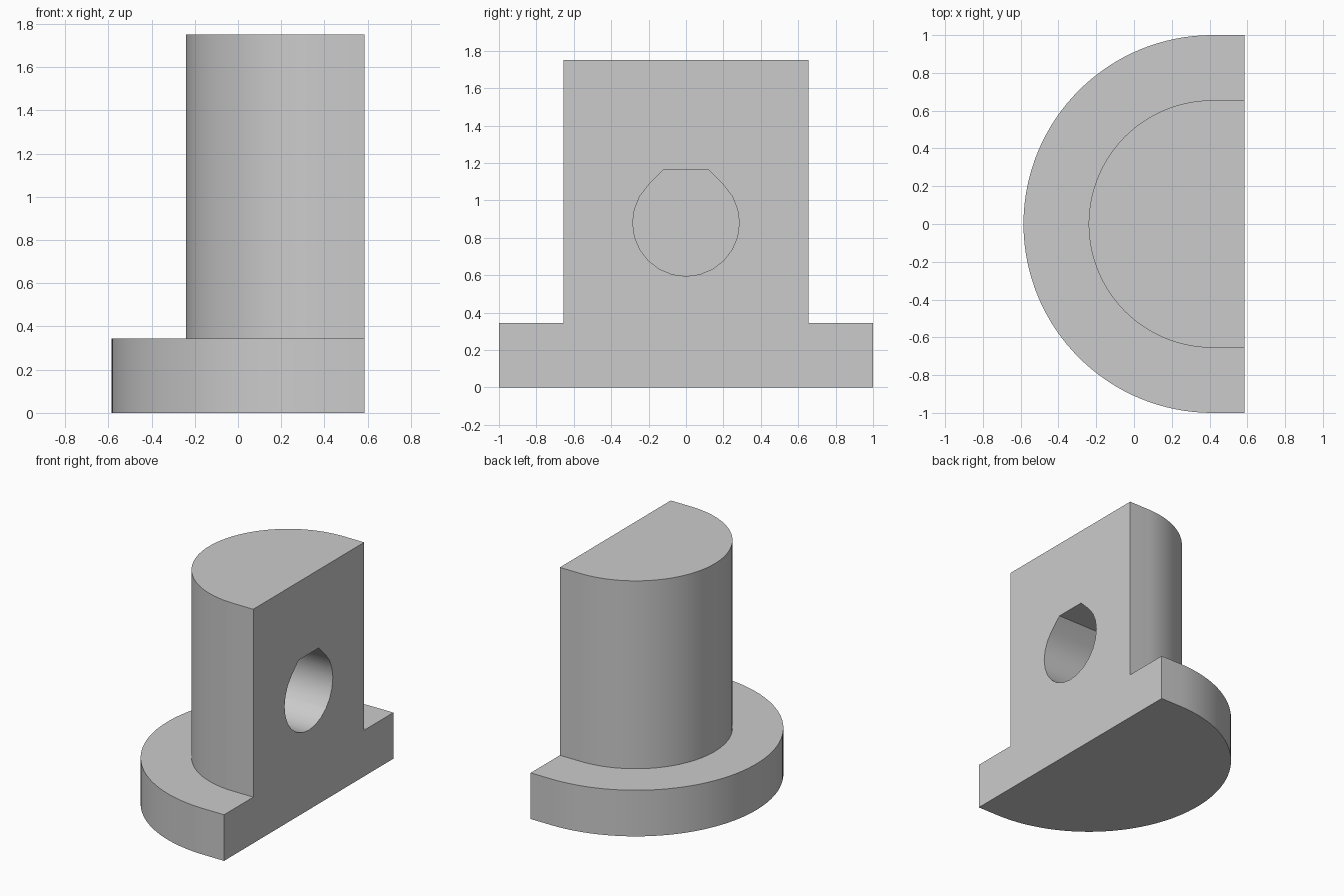
import bpy, bmesh, math

if "Cube" in bpy.data.objects:
    bpy.data.objects.remove(bpy.data.objects["Cube"], do_unlink=True)

FLAT_X = 0.585       # plane of the flat side
AXIS_X = 0.415       # axis of the round side
BASE_R, STEM_R = 1.0, 0.655
BASE_H, TOP = 0.345, 1.75
HOLE_R, HOLE_Z, HOLE_DEPTH = 0.285, 0.88, 0.58

grey = bpy.data.materials.new("light grey")
grey.use_nodes = True
grey.diffuse_color = (0.6, 0.6, 0.6, 1)
grey.node_tree.nodes["Principled BSDF"].inputs["Base Color"].default_value = (0.6, 0.6, 0.6, 1)


def make_object(name, bm):
    bmesh.ops.recalc_face_normals(bm, faces=bm.faces[:])
    mesh = bpy.data.meshes.new(name)
    bm.to_mesh(mesh)
    bm.free()
    mesh.materials.append(grey)
    obj = bpy.data.objects.new(name, mesh)
    bpy.context.collection.objects.link(obj)
    return obj


def half_round(bm, r, z, steps=64):
    """Open D outline: straight lead-in, half circle, straight lead-out."""
    pts = [(FLAT_X, -r)]
    for i in range(steps + 1):
        a = -math.pi / 2 - math.pi * i / steps
        pts.append((AXIS_X + r * math.cos(a), r * math.sin(a)))
    pts.append((FLAT_X, r))
    return [bm.verts.new((x, y, z)) for x, y in pts]


# Stepped half-round body: flange below, stem above
bm = bmesh.new()
rings = [half_round(bm, r, z) for r, z in
         ((BASE_R, 0), (BASE_R, BASE_H), (STEM_R, BASE_H), (STEM_R, TOP))]
for low, high in zip(rings, rings[1:]):
    for i in range(len(low) - 1):
        bm.faces.new((low[i], low[i + 1], high[i + 1], high[i]))
bm.faces.new(rings[0])
bm.faces.new(rings[-1])
bm.faces.new([r[0] for r in rings] + [r[-1] for r in reversed(rings)])
body = make_object("flanged_half_post", bm)

# Blind teardrop hole with a flattened peak
bm = bmesh.new()
peak = HOLE_R * (math.sqrt(2) - 1)
outline = [(peak, HOLE_R), (-peak, HOLE_R)]
for i in range(19):
    a = math.radians(135 + 15 * i)
    outline.append((HOLE_R * math.cos(a), HOLE_R * math.sin(a)))
face = bm.faces.new([bm.verts.new((FLAT_X + 0.1, y, HOLE_Z + z)) for y, z in outline])
ext = bmesh.ops.extrude_face_region(bm, geom=[face], use_keep_orig=True)
moved = [v for v in ext["geom"] if isinstance(v, bmesh.types.BMVert)]
bmesh.ops.translate(bm, verts=moved, vec=(-HOLE_DEPTH - 0.1, 0, 0))
cutter = make_object("hole_cutter", bm)
cutter.hide_render = True

cut = body.modifiers.new("pin_hole", 'BOOLEAN')
cut.operation = 'DIFFERENCE'
cut.solver = 'EXACT'
cut.object = cutter
bpy.ops.object.select_all(action='DESELECT')
body.select_set(True)
bpy.context.view_layer.objects.active = body
bpy.ops.object.modifier_apply(modifier=cut.name)
bpy.data.objects.remove(cutter, do_unlink=True)

# Smooth round walls, crisp edges
bpy.ops.object.shade_smooth_by_angle(angle=math.radians(30))
